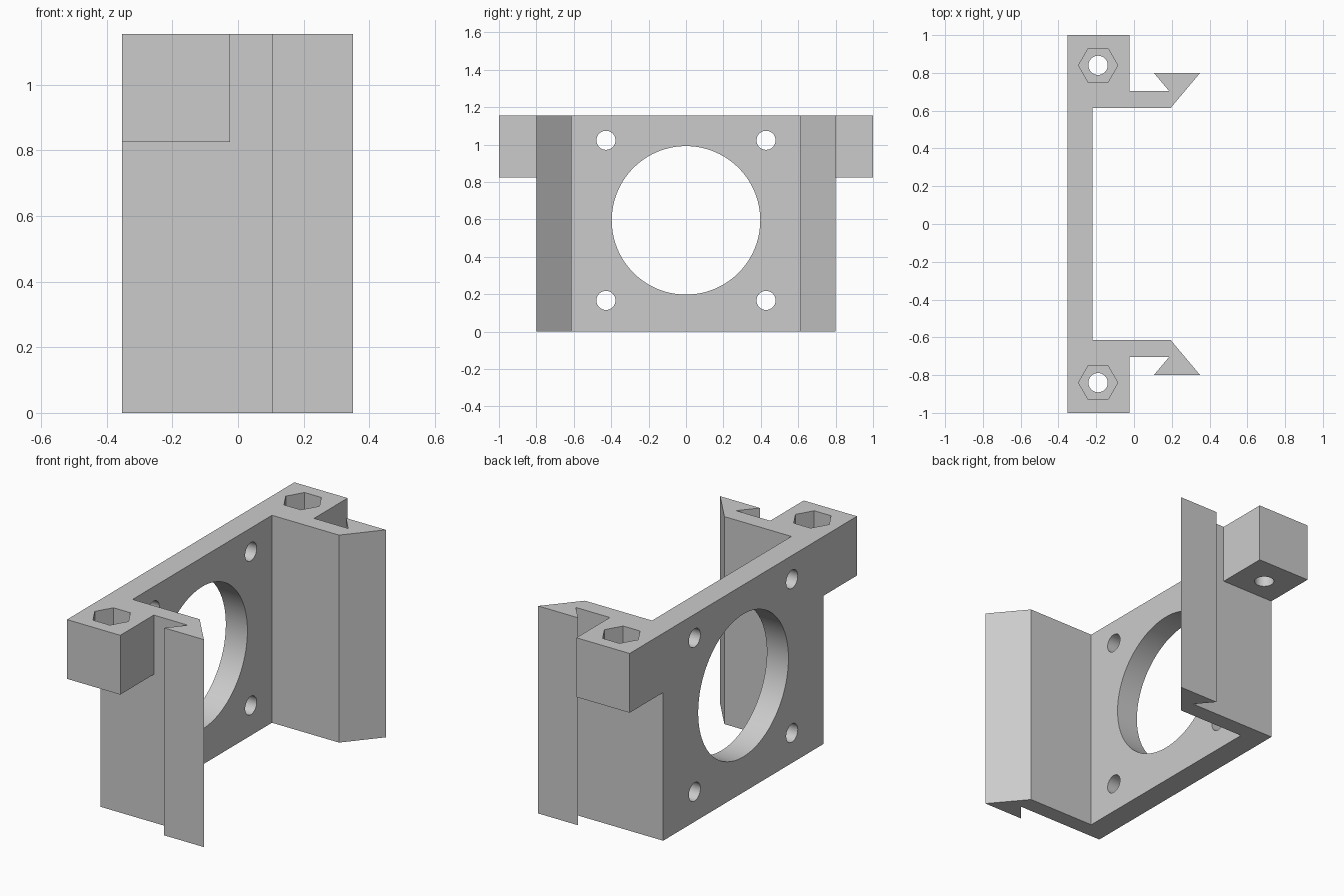
import bpy
import bmesh
from math import pi, radians
from mathutils import Matrix, Vector

cube = bpy.data.objects.get("Cube")
if cube:
    bpy.data.objects.remove(cube, do_unlink=True)

HEIGHT = 1.155
EAR_BOTTOM = 0.825
BACK = -0.353

grey = bpy.data.materials.new("light grey plastic")
grey.use_nodes = True
colour = (0.6, 0.6, 0.6, 1)
grey.diffuse_color = colour
grey.node_tree.nodes["Principled BSDF"].inputs["Base Color"].default_value = colour


def prism(name, outline, bottom, top):
    """Extrude a plan outline between two heights."""
    bm = bmesh.new()
    face = bm.faces.new([bm.verts.new((x, y, bottom)) for x, y in outline])
    ext = bmesh.ops.extrude_face_region(bm, geom=[face])
    verts = [g for g in ext["geom"] if isinstance(g, bmesh.types.BMVert)]
    bmesh.ops.translate(bm, verts=verts, vec=(0, 0, top - bottom))
    bmesh.ops.recalc_face_normals(bm, faces=bm.faces)
    return finish(name, bm)


def cylinder(name, centre, radius, depth, axis="Z", sides=32):
    """A solid cylinder along X or Z."""
    bm = bmesh.new()
    turn = Matrix.Rotation(pi / 2, 4, "Y") if axis == "X" else Matrix()
    bmesh.ops.create_cone(bm, cap_ends=True, segments=sides, radius1=radius,
                          radius2=radius, depth=depth,
                          matrix=Matrix.Translation(Vector(centre)) @ turn)
    return finish(name, bm)


def finish(name, bm):
    mesh = bpy.data.meshes.new(name)
    bm.to_mesh(mesh)
    bm.free()
    mesh.materials.append(grey)
    obj = bpy.data.objects.new(name, mesh)
    bpy.context.collection.objects.link(obj)
    return obj


def combine(target, tool, operation):
    """Apply a boolean and discard the tool."""
    tool.hide_render = True
    mod = target.modifiers.new(operation, "BOOLEAN")
    mod.operation = operation
    mod.solver = "EXACT"
    mod.object = tool
    bpy.context.view_layer.objects.active = target
    bpy.ops.object.modifier_apply(modifier=mod.name)
    bpy.data.objects.remove(tool, do_unlink=True)


# Plate with two hooked arms, as one mirrored plan outline
half = [(BACK, 0.705), (0.185, 0.705), (0.105, 0.8), (0.35, 0.8),
        (0.193, 0.613), (-0.22, 0.613)]
outline = half + [(x, -y) for x, y in reversed(half)]
bracket = prism("motor_bracket", outline, 0, HEIGHT)

# Screw ears at both ends
for side in (-1, 1):
    ear = prism("screw_ear", [(BACK, side * 0.66), (-0.025, side * 0.66),
                              (-0.025, side), (BACK, side)], EAR_BOTTOM, HEIGHT)
    combine(bracket, ear, "UNION")

# Screw holes and hexagonal nut pockets in the ears
for side in (-1, 1):
    x, y = -0.19, side * 0.84
    combine(bracket, cylinder("screw_hole", (x, y, 1), 0.051, 0.8), "DIFFERENCE")
    pocket = prism("nut_pocket", [(x + dx, y + dy) for dx, dy in (
        (0.104, 0), (0.052, 0.09), (-0.052, 0.09),
        (-0.104, 0), (-0.052, -0.09), (0.052, -0.09))], HEIGHT - 0.165, HEIGHT + 0.1)
    combine(bracket, pocket, "DIFFERENCE")

# Large centre opening and four mounting holes through the plate
plate_x = -0.285
combine(bracket, cylinder("centre_opening", (plate_x, 0, 0.595), 0.397, 0.4, "X", 96),
        "DIFFERENCE")
for y in (-0.428, 0.428):
    for z in (0.167, 1.023):
        combine(bracket, cylinder("mount_hole", (plate_x, y, z), 0.051, 0.4, "X"),
                "DIFFERENCE")

# Smooth bores, sharp edges
bpy.ops.object.select_all(action="DESELECT")
bracket.select_set(True)
bpy.context.view_layer.objects.active = bracket
bpy.ops.object.shade_smooth_by_angle(angle=radians(30))
